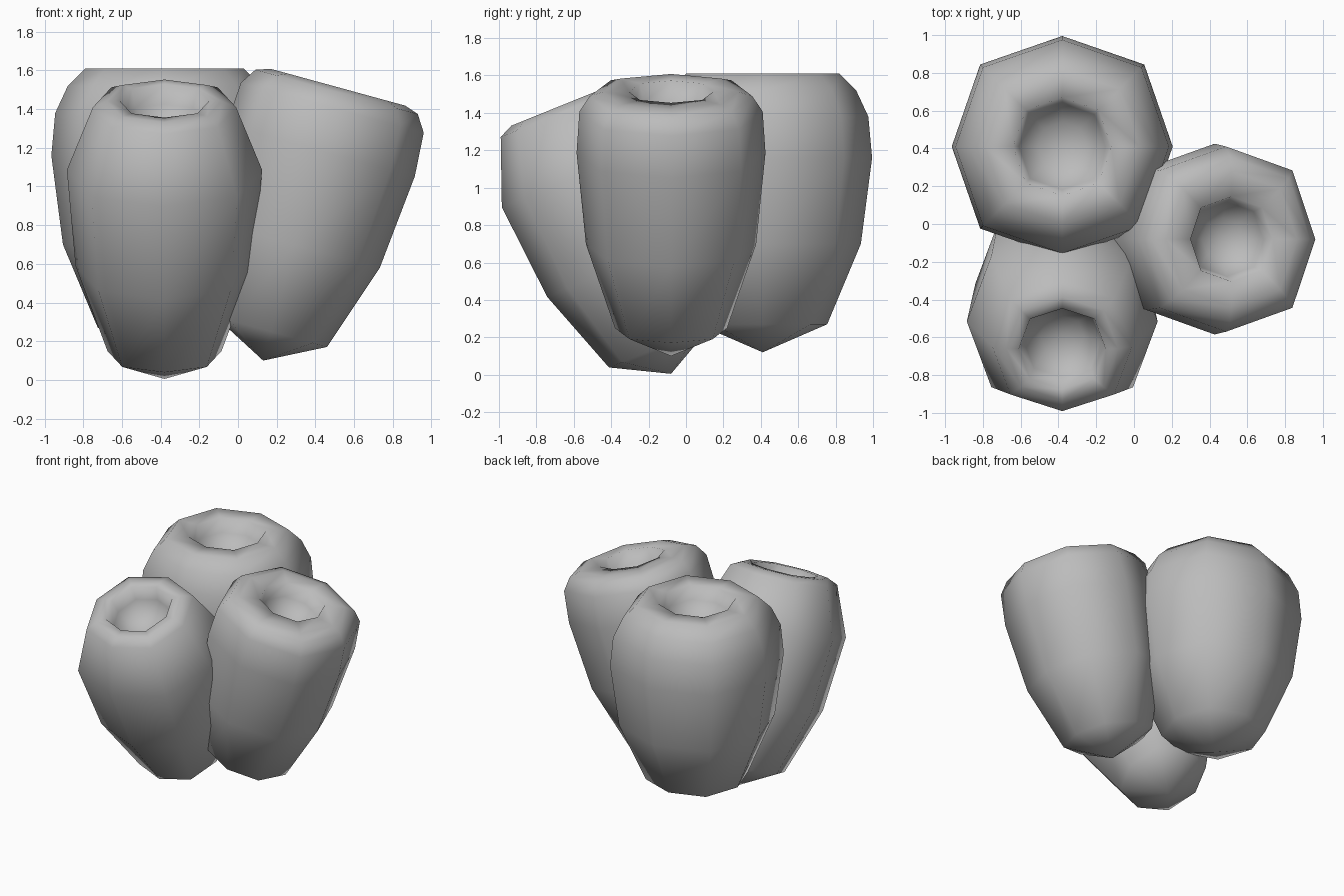
import bpy
import bmesh
from math import cos, sin, pi, radians
from mathutils import Matrix

cube = bpy.data.objects.get("Cube")
if cube:
    bpy.data.objects.remove(cube, do_unlink=True)

# Plain grey surface
grey = bpy.data.materials.new("stone grey")
grey.use_nodes = True
color = (0.5, 0.5, 0.5, 1)
grey.diffuse_color = color
grey.node_tree.nodes["Principled BSDF"].inputs["Base Color"].default_value = color

SIDES = 8
CORNER = 1.05  # the diagonal corners bulge a little


def make_pod(name, base, tilt, axis, profile, hole):
    """Eight-sided pod around a leaning axis, closed below, with a pit on top."""
    top = profile[-1][0]
    pit = [(top, hole), (top - 0.1, hole * 0.88), (top - 0.18, hole * 0.5)]
    bm = bmesh.new()
    rings = []
    for height, radius in profile + pit:
        ring = []
        for i in range(SIDES):
            r = radius * (CORNER if i % 2 else 1)
            a = 2 * pi * i / SIDES
            ring.append(bm.verts.new((r * cos(a), r * sin(a), height)))
        rings.append(ring)

    # Walls, crown and pit sides
    for low, high in zip(rings, rings[1:]):
        for i in range(SIDES):
            j = (i + 1) % SIDES
            bm.faces.new((low[i], low[j], high[j], high[i]))

    # Pointed base and pit floor, four quads each
    for ring, height in ((rings[0], 0), (rings[-1], top - 0.21)):
        tip = bm.verts.new((0, 0, height))
        for i in range(0, SIDES, 2):
            bm.faces.new((tip, ring[i], ring[i + 1], ring[(i + 2) % SIDES]))

    bmesh.ops.recalc_face_normals(bm, faces=bm.faces)
    bm.transform(Matrix.Translation(base) @ Matrix.Rotation(radians(tilt), 4, axis))
    for face in bm.faces:
        face.smooth = True
    mesh = bpy.data.meshes.new(name)
    bm.to_mesh(mesh)
    bm.free()
    mesh.materials.append(grey)
    bpy.context.collection.objects.link(bpy.data.objects.new(name, mesh))


# Large upright pod at the back
make_pod("back_pod", (-0.38, 0.41, 0.12), 0, 'Z',
         [(0.15, 0.345), (0.58, 0.525), (1.04, 0.585), (1.26, 0.565),
          (1.4, 0.5), (1.49, 0.41)], 0.26)

# Pod leaning to the left side
make_pod("left_pod", (0.13, -0.08, 0.1), 15.3, 'Y',
         [(0.155, 0.3), (0.62, 0.455), (1.125, 0.505), (1.355, 0.49),
          (1.44, 0.435), (1.465, 0.36)], 0.225)

# Pod leaning to the front
make_pod("front_pod", (-0.38, -0.08, 0.005), 22, 'X',
         [(0.156, 0.295), (0.63, 0.46), (1.165, 0.505), (1.515, 0.37),
          (1.55, 0.295)], 0.23)
